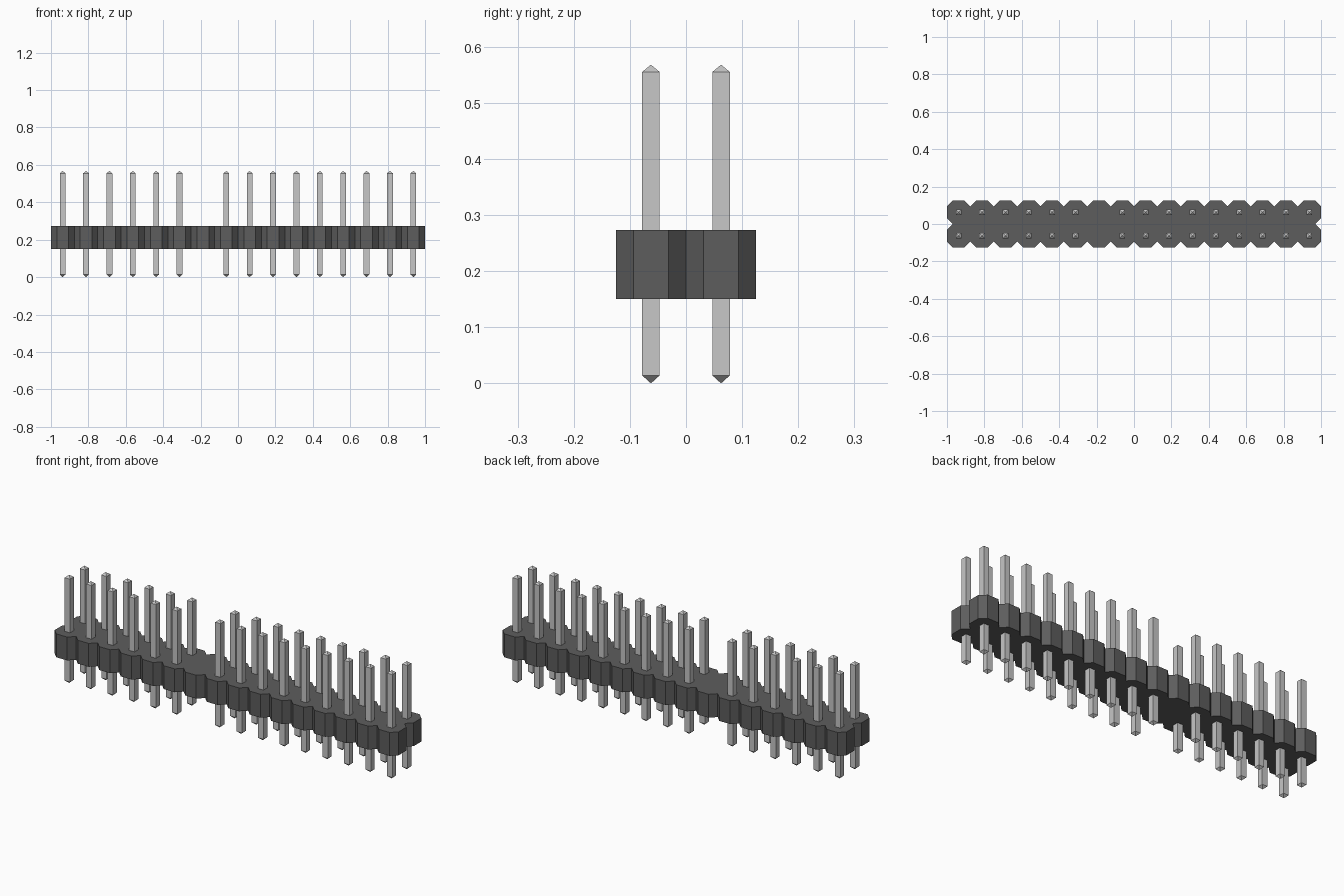
import bpy, bmesh

if "Cube" in bpy.data.objects:
    bpy.data.objects.remove(bpy.data.objects["Cube"])

PITCH, COLS, GAP = 0.125, 16, 6      # GAP = column without pins
CH = 0.031                           # corner chamfer of each cell
BODY_Z0, BODY_Z1 = 0.15, 0.273


def material(name, value):
    m = bpy.data.materials.new(name)
    m.diffuse_color = (value, value, value, 1)
    m.use_nodes = True
    m.node_tree.nodes["Principled BSDF"].inputs["Base Color"].default_value = m.diffuse_color
    return m


def make_object(name, bm, mat):
    bmesh.ops.recalc_face_normals(bm, faces=bm.faces)
    me = bpy.data.meshes.new(name)
    bm.to_mesh(me)
    bm.free()
    me.materials.append(mat)
    ob = bpy.data.objects.new(name, me)
    bpy.context.collection.objects.link(ob)
    return ob


plastic = material("dark grey plastic", 0.11)
metal = material("light grey metal", 0.57)

# Housing: scalloped outline of two rows of chamfered cells, extruded upwards
half = []                            # front edge and right end notch
for i in range(COLS):
    x0 = -1 + i * PITCH
    half += [(x0, -PITCH + CH), (x0 + CH, -PITCH), (x0 + PITCH - CH, -PITCH)]
half += [(1, -PITCH + CH), (1, -CH), (1 - CH, 0), (1, CH)]
# the back half is the front half turned by 180 degrees
outline = half[:-1] + [(-x, -y) for x, y in half[:-1]]
# the right notch's last point and its opposite twin
n = len(half) - 1
outline = half + [(-x, -y) for x, y in half]
bm = bmesh.new()
face = bm.faces.new([bm.verts.new((x, y, BODY_Z0)) for x, y in outline])
ext = bmesh.ops.extrude_face_region(bm, geom=[face])
top = [g for g in ext["geom"] if isinstance(g, bmesh.types.BMVert)]
bmesh.ops.translate(bm, verts=top, vec=(0, 0, BODY_Z1 - BODY_Z0))
make_object("housing", bm, plastic)

# Pins: square posts with a pyramid tip at both ends
R = 0.0155
for row, y in (("front", -PITCH / 2), ("back", PITCH / 2)):
    bm = bmesh.new()
    for i in range(COLS):
        if i == GAP:
            continue
        x = -1 + (i + 0.5) * PITCH
        rings = [[bm.verts.new((x + sx * R, y + sy * R, z))
                  for sx, sy in ((-1, -1), (1, -1), (1, 1), (-1, 1))]
                 for z in (0.014, 0.555)]
        low, high = (bm.verts.new((x, y, z)) for z in (0, 0.568))
        for k in range(4):
            j = (k + 1) % 4
            bm.faces.new((rings[0][k], rings[0][j], rings[1][j], rings[1][k]))
            bm.faces.new((low, rings[0][j], rings[0][k]))
            bm.faces.new((high, rings[1][k], rings[1][j]))
    make_object(row + "_pins", bm, metal)
